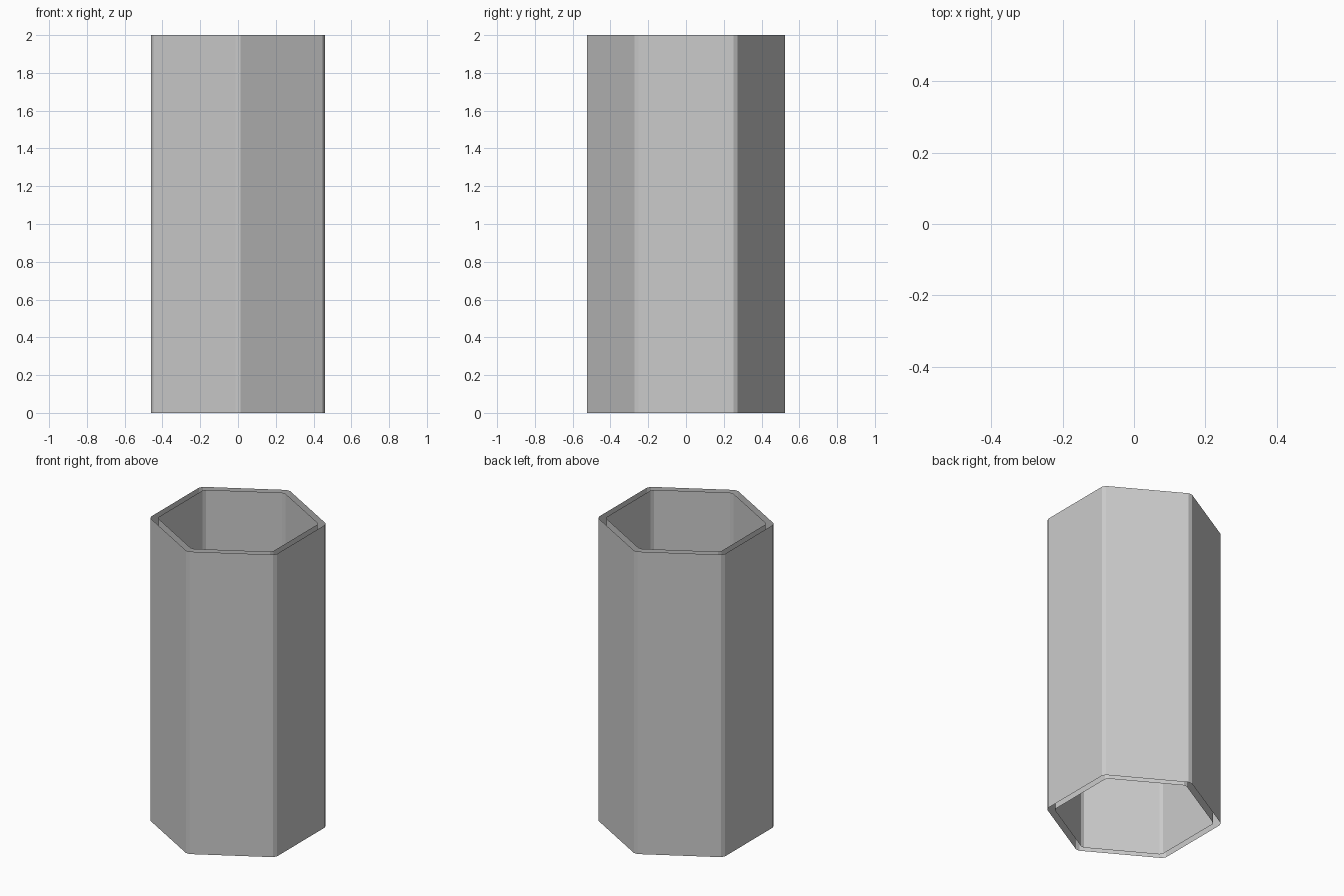
import bpy, math
from mathutils import Vector

if "Cube" in bpy.data.objects:
    bpy.data.objects.remove(bpy.data.objects["Cube"])

HEIGHT = 2.0


def hex_shell(name, apothem, chamfer, inward=False):
    """Open hexagonal tube with chamfered corners, points facing +-y."""
    radius = apothem / math.cos(math.pi / 6)
    corners = [Vector((radius * math.cos(a), radius * math.sin(a), 0))
               for a in (math.radians(90 + 60 * i) for i in range(6))]
    ring = []
    for i, c in enumerate(corners):
        for other in (corners[i - 1], corners[(i + 1) % 6]):
            ring.append(c + (other - c).normalized() * chamfer)
    n = len(ring)
    verts = ring + [p + Vector((0, 0, HEIGHT)) for p in ring]
    faces = [(i, (i + 1) % n, n + (i + 1) % n, n + i) for i in range(n)]
    if inward:
        faces = [f[::-1] for f in faces]
    mesh = bpy.data.meshes.new(name)
    mesh.from_pydata(verts, [], faces)
    obj = bpy.data.objects.new(name, mesh)
    bpy.context.collection.objects.link(obj)
    return obj


# Two nested walls; both ends and the gap between them stay open
hex_shell("outer_wall", 0.461, 0.015)
hex_shell("inner_wall", 0.42, 0.0137, inward=True)
